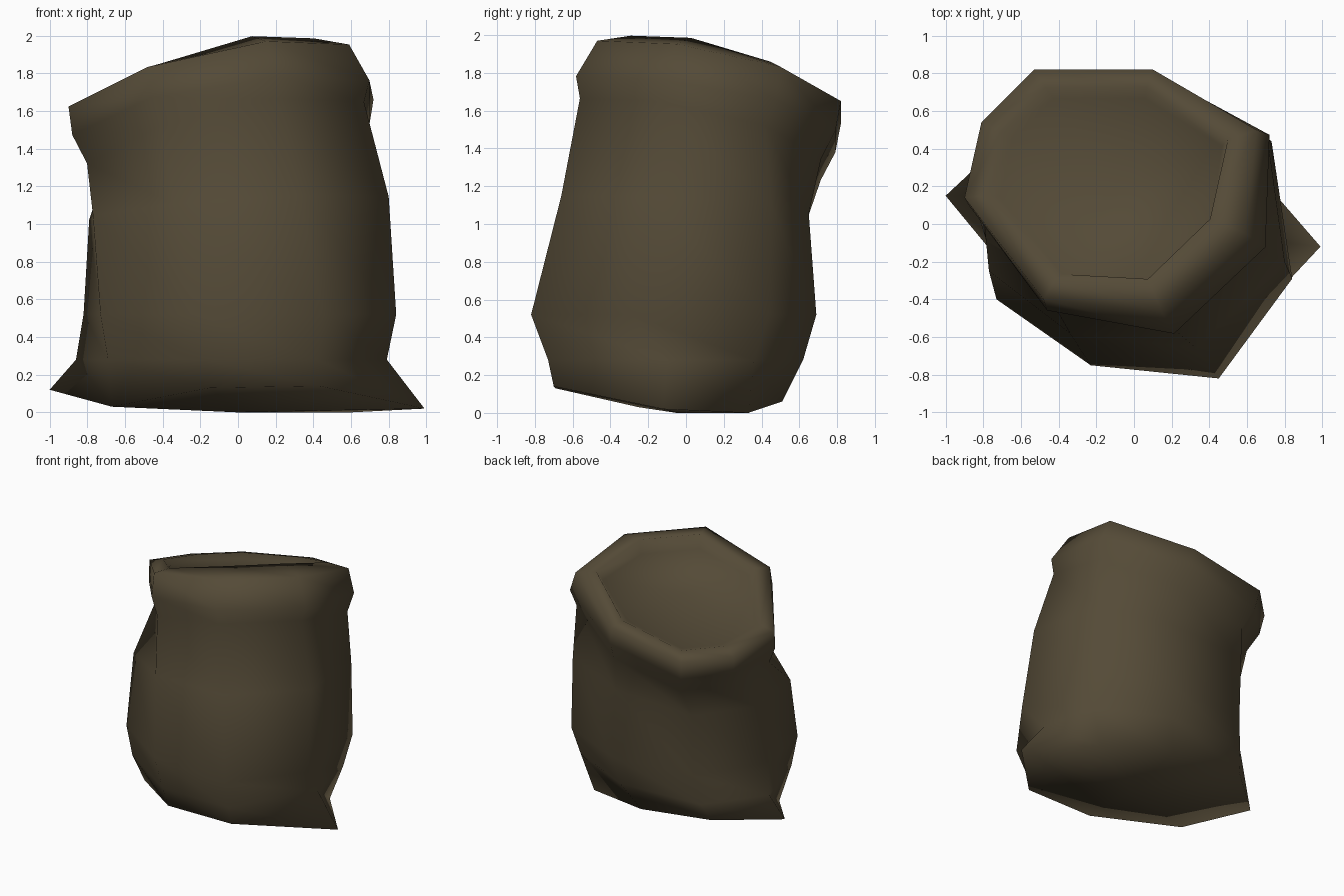
import bpy, bmesh
from mathutils import Vector

if "Cube" in bpy.data.objects:
    bpy.data.objects.remove(bpy.data.objects["Cube"])

# Outlines of the twisted, slumped sack: 8 corners each, starting back-left, then back, right, front, left
CREST = [(-.53, .82), (.10, .82), (.65, .50), (.59, -.05), (.15, -.47), (-.48, -.40), (-.90, .14), (-.81, .54)]
MID = [(-.50, .64), (.18, .65), (.71, .45), (.80, -.20), (.33, -.66), (-.34, -.58), (-.77, -.25), (-.79, .25)]
BELLY = [(-.50, .62), (.20, .69), (.73, .44), (.84, -.29), (.45, -.82), (-.23, -.75), (-.73, -.40), (-.82, .10)]
LOW = [(-.54, .58), (.16, .62), (.70, .36), (.79, -.10), (.42, -.73), (-.18, -.72), (-.69, -.38), (-.86, .15)]
# bottom seam, with the two pointed corner ears
SEAM = [(-.59, .51, .14), (.05, .51, .06), (.60, .33, .00), (.99, -.12, .02),
        (.43, -.70, .14), (-.15, -.69, .13), (-.67, -.25, .03), (-1.0, .15, .12)]
CX, CY = -.10, .18
TILT = Vector((-.19, .24, 1))


def rim_point(x, y, scale, lift):
    """Point on the tilted mouth plane, scaled about its centre and moved along its normal."""
    x, y = CX + (x - CX) * scale, CY + (y - CY) * scale
    z = 1.97 + .19 * (x - .15) - .24 * (y + .47)
    return Vector((x, y, z)) + TILT * lift


def rim_ring(scale, lift, scale_high=0, lift_high=0):
    """Ring of the rolled mouth; the last two values are added towards its high front-right side."""
    ring = []
    for x, y in CREST:
        w = min(1, max(0, (x - y + 1.35) / 2)) ** 3
        ring.append(rim_point(x, y, scale + scale_high * w, lift + lift_high * w))
    return ring


def flat_ring(outline, z):
    return [Vector((x, y, z)) for x, y in outline]


neck = rim_ring(.95, -.31, .08, 0)
mid = [Vector((x, y, .65 + .3 * n.z)) for (x, y), n in zip(MID, neck)]

rings = [
    [Vector(p) for p in SEAM],
    flat_ring(LOW, .28),
    flat_ring(BELLY, .52),
    mid,
    neck,
    rim_ring(1.01, -.15, .09, -.06),   # fat part of the rolled rim
    rim_ring(1.0, 0),                  # outer crest
    rim_ring(.85, .01, -.10, .07),     # inner crest
    rim_ring(.77, -.025, -.05, -.02),  # edge of the contents
]

bm = bmesh.new()
loops = [[bm.verts.new(p) for p in ring] for ring in rings]
for a, b in zip(loops, loops[1:]):
    for i in range(8):
        j = (i + 1) % 8
        bm.faces.new((a[i], a[j], b[j], b[i]))

# underside and filled mouth
for loop, centre in ((loops[0], Vector((0, -.05, 0))),
                     (loops[-1], rim_point(CX, CY, 1, -.025))):
    c = bm.verts.new(centre)
    for i in range(8):
        bm.faces.new((loop[i], loop[(i + 1) % 8], c))

bmesh.ops.recalc_face_normals(bm, faces=bm.faces[:])
for f in bm.faces:
    f.smooth = True

mesh = bpy.data.meshes.new("sack")
bm.to_mesh(mesh)
bm.free()
cloth = bpy.data.materials.new("brown burlap")
cloth.diffuse_color = (.089, .069, .038, 1)
cloth.use_nodes = True
cloth.node_tree.nodes["Principled BSDF"].inputs["Base Color"].default_value = cloth.diffuse_color
mesh.materials.append(cloth)
sack = bpy.data.objects.new("sack", mesh)
bpy.context.collection.objects.link(sack)
